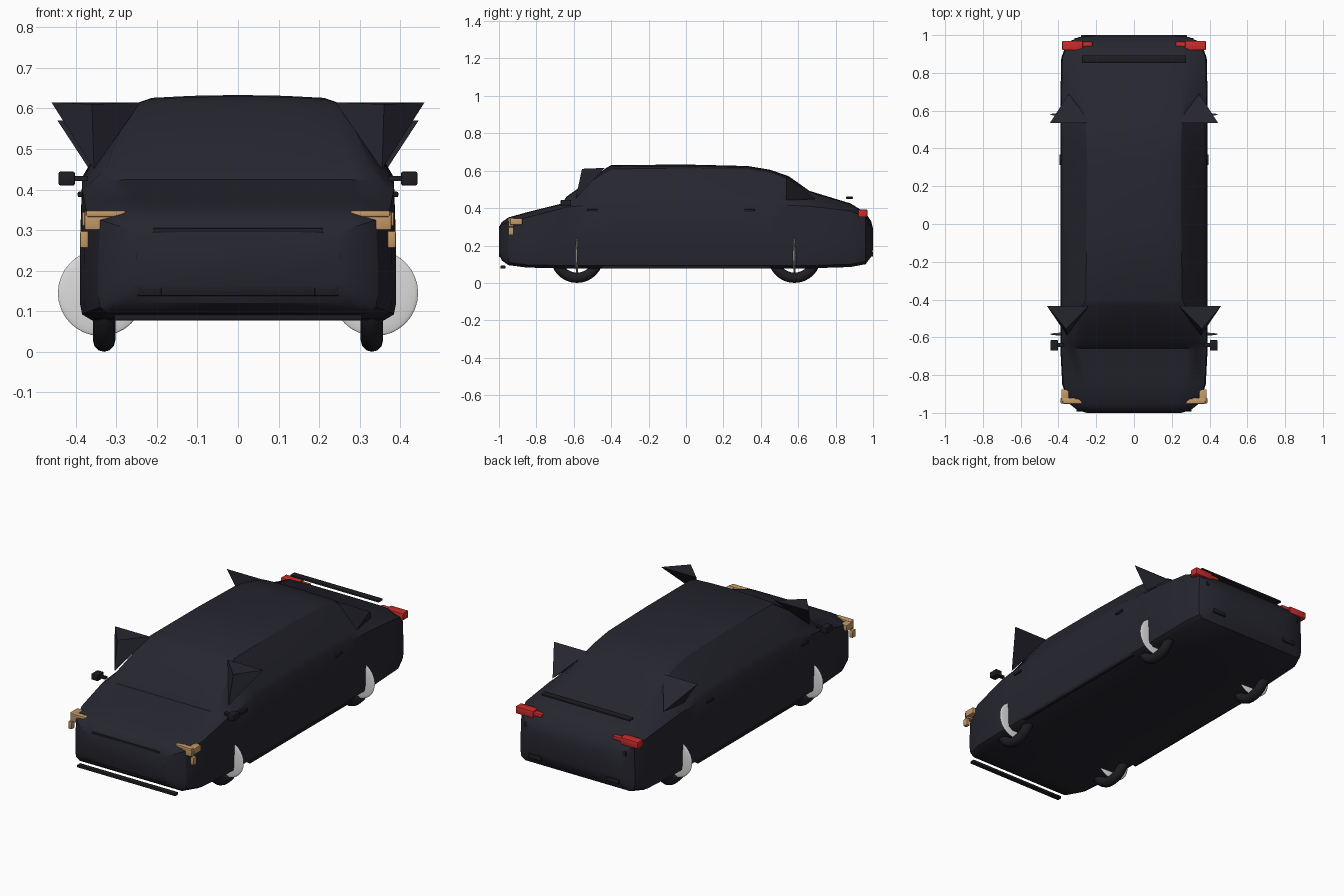
import bpy, bmesh, math
from mathutils import Matrix

if "Cube" in bpy.data.objects:
    bpy.data.objects.remove(bpy.data.objects["Cube"])


def material(name, rgb):
    m = bpy.data.materials.new(name)
    m.diffuse_color = (*rgb, 1)
    m.use_nodes = True
    m.node_tree.nodes["Principled BSDF"].inputs["Base Color"].default_value = m.diffuse_color
    return m


NAVY = material("dark_navy", (0.019, 0.019, 0.029))
TRIM = material("black_trim", (0.013, 0.013, 0.017))
TAN = material("amber_lens", (0.55, 0.32, 0.14))
RED = material("red_lens", (0.60, 0.025, 0.025))
SILVER = material("silver", (0.72, 0.72, 0.72))


def finish(bm, name, mat, angle=35):
    bmesh.ops.recalc_face_normals(bm, faces=bm.faces)
    me = bpy.data.meshes.new(name)
    bm.to_mesh(me)
    bm.free()
    me.materials.append(mat)
    ob = bpy.data.objects.new(name, me)
    bpy.context.collection.objects.link(ob)
    bpy.ops.object.select_all(action='DESELECT')
    ob.select_set(True)
    bpy.context.view_layer.objects.active = ob
    bpy.ops.object.shade_smooth_by_angle(angle=math.radians(angle))
    return ob


def box(name, x, y, z, mat, bevel=0.0):
    """Box from (min, max) ranges."""
    bm = bmesh.new()
    bmesh.ops.create_cube(bm, size=1)
    for v in bm.verts:
        v.co = [r[0] + (c + 0.5) * (r[1] - r[0]) for r, c in zip((x, y, z), v.co)]
    if bevel:
        bmesh.ops.bevel(bm, geom=bm.edges[:], offset=bevel, segments=2,
                        affect='EDGES', profile=0.5)
    return finish(bm, name, mat)


def pair(name, x, y, z, mat, bevel=0.0):
    box(name + "_left", x, y, z, mat, bevel)
    box(name + "_right", (-x[1], -x[0]), y, z, mat, bevel)


# Body: cross-sections (y, half width, bottom, belt, roof half width, top)
stations = [
    (-1.0, .25, .16, .28, .18, .295), (-.985, .30, .12, .31, .24, .325),
    (-.95, .345, .095, .325, .27, .35), (-.85, .38, .082, .35, .30, .378),
    (-.66, .39, .078, .40, .33, .425), (-.64, .39, .077, .405, .325, .46),
    (-.43, .39, .077, .425, .27, .612), (-.40, .39, .077, .425, .255, .63),
    (0, .39, .077, .43, .25, .633), (.33, .39, .077, .425, .25, .625),
    (.45, .39, .077, .42, .25, .605), (.55, .39, .077, .415, .255, .57),
    (.66, .39, .078, .41, .28, .492), (.88, .385, .085, .385, .30, .425),
    (.96, .355, .10, .35, .27, .375), (.99, .29, .14, .32, .2, .33),
    (1.0, .20, .18, .28, .13, .29),
]
bm = bmesh.new()
rings = []
for y, w, zb, belt, wt, top in stations:
    h = top - belt
    half = [(w * .92, zb), (w * .985, zb + .015), (w, zb + .045),
            (w, (zb + belt) / 2), (w * .985, belt), (w * .94, belt + h * .15),
            (wt, belt + h * .90), (wt * .85, belt + h * .965), (wt * .45, top - h * .01)]
    pts = [(0, zb)] + half + [(0, top)] + [(-x, z) for x, z in reversed(half)]
    rings.append([bm.verts.new((x, y, z)) for x, z in pts])
for a, b in zip(rings, rings[1:]):
    for i in range(len(a)):
        j = (i + 1) % len(a)
        bm.faces.new((a[i], a[j], b[j], b[i]))
bm.faces.new(rings[0])
bm.faces.new(rings[-1])
finish(bm, "body", NAVY, 32)


# Flared corner panels beside the windscreen and the rear window
def wedge(name, corners):
    for side, s in (("left", 1), ("right", -1)):
        bm = bmesh.new()
        v = [bm.verts.new((s * x, y, z)) for x, y, z in corners]
        for i in range(4):
            bm.faces.new([v[j] for j in range(4) if j != i])
        finish(bm, f"{name}_{side}", NAVY, 10)


wedge("front_corner_panel", [(.46, -.435, .615), (.24, -.435, .615),
                             (.36, -.556, .61), (.355, -.59, .45)])
wedge("rear_corner_panel", [(.445, .535, .57), (.23, .535, .57),
                            (.36, .535, .44), (.345, .69, .45)])


# Tyres, and the wheel covers set across them
def tyre(name, x, y, big=.115, small=.0275, n=32, k=12):
    bm = bmesh.new()
    grid = []
    for i in range(n):
        a = 2 * math.pi * i / n
        ring = []
        for j in range(k):
            b = 2 * math.pi * j / k
            r = big + small * math.cos(b)
            ring.append(bm.verts.new((x + small * math.sin(b), y + r * math.cos(a),
                                      .1425 + r * math.sin(a))))
        grid.append(ring)
    for i in range(n):
        for j in range(k):
            p, q = grid[i], grid[(i + 1) % n]
            bm.faces.new((p[j], p[(j + 1) % k], q[(j + 1) % k], q[j]))
    finish(bm, name, TRIM, 60)


for end, y in (("front", -.583), ("rear", .58)):
    for side, s in (("left", 1), ("right", -1)):
        tyre(f"{end}_tyre_{side}", s * .33, y)
        bm = bmesh.new()
        bmesh.ops.create_uvsphere(
            bm, u_segments=32, v_segments=16, radius=1,
            matrix=Matrix.Translation((s * .338, y, .145)) @ Matrix.Diagonal((.106, .009, .106, 1)))
        finish(bm, f"{end}_wheel_cover_{side}", SILVER, 60)

# Headlights and side indicators
pair("headlight", (.31, .378), (-.95, -.92), (.30, .347), TAN, .004)
pair("headlight_inner", (.277, .375), (-.952, -.925), (.332, .348), TAN, .004)
pair("headlight_return", (.345, .385), (-.94, -.875), (.31, .345), TAN, .004)
pair("indicator", (.368, .389), (-.95, -.922), (.256, .298), TAN, .004)

# Tail lights
pair("tail_light", (.27, .38), (.92, .97), (.352, .392), RED, .005)
pair("tail_light_inner", (.22, .30), (.935, .965), (.365, .385), RED, .004)

# Mirrors
pair("mirror", (.402, .442), (-.67, -.615), (.41, .444), TRIM, .004)
pair("mirror_stem", (.37, .405), (-.65, -.63), (.421, .433), TRIM)

# Floating trim bars
box("boot_spoiler", (-.275, .275), (.855, .892), (.45, .461), TRIM, .003)
box("front_lip", (-.305, .305), (-.992, -.965), (.077, .092), TRIM, .003)

# Front bumper details
box("grille_bar", (-.21, .21), (-1.0, -.97), (.292, .305), TRIM, .003)
pair("upper_intake", (.185, .253), (-1.0, -.97), (.222, .245), TRIM, .003)
pair("lower_intake", (.185, .248), (-.998, -.96), (.138, .198), TRIM, .003)
box("intake_panel", (-.19, .19), (-1.0, -.97), (.138, .165), TRIM, .003)

# Rear bumper details and side trim
pair("rear_reflector", (.20, .28), (.97, 1.0), (.14, .165), TRIM, .004)
pair("rear_corner_trim", (.27, .315), (.95, .985), (.30, .325), TRIM, .004)
pair("sill", (.372, .39), (-.45, .45), (.076, .092), TRIM, .003)
for end, y in (("front", -.50), ("rear", .34)):
    pair(f"{end}_door_handle", (.375, .395), (y - .028, y + .028), (.381, .395), TRIM, .004)
